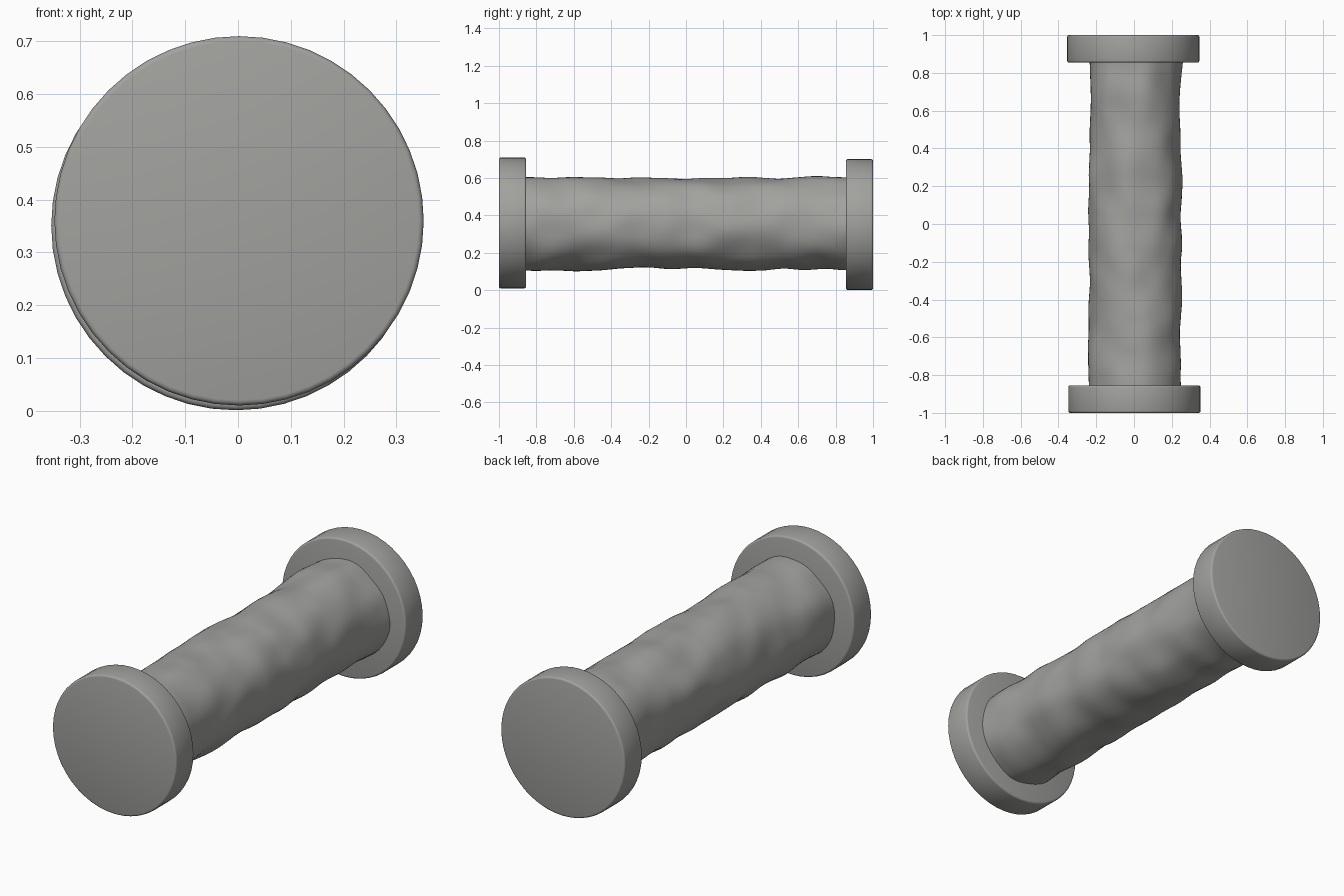
import bpy, math
from mathutils import Vector, noise

if "Cube" in bpy.data.objects:
    bpy.data.objects.remove(bpy.data.objects["Cube"])

grey = bpy.data.materials.new("warm grey")
grey.diffuse_color = (0.36, 0.36, 0.345, 1)
grey.use_nodes = True
grey.node_tree.nodes["Principled BSDF"].inputs["Base Color"].default_value = grey.diffuse_color


def lathe(name, profile, sides, cx, cz, bump=0.0):
    """Revolve (radius, y) points about a y-parallel axis, capping both ends."""
    verts, faces = [], []
    for r, y in profile:
        for i in range(sides):
            a = 2 * math.pi * i / sides
            d = Vector((math.cos(a), 0, math.sin(a)))
            n = 0
            if bump:
                n = bump * noise.noise(Vector((d.x * 1.6, y * 5.5, d.z * 1.6)) + Vector((3.1, 0.7, 5.3)))
            verts.append((cx + d.x * (r + n), y, cz + d.z * (r + n)))
    for j in range(len(profile) - 1):
        for i in range(sides):
            k = (i + 1) % sides
            faces.append((j * sides + i, (j + 1) * sides + i, (j + 1) * sides + k, j * sides + k))
    last = (len(profile) - 1) * sides
    faces.append(tuple(range(sides)))
    faces.append(tuple(last + i for i in reversed(range(sides))))
    mesh = bpy.data.meshes.new(name)
    mesh.from_pydata(verts, [], faces)
    mesh.materials.append(grey)
    obj = bpy.data.objects.new(name, mesh)
    bpy.context.collection.objects.link(obj)
    bpy.ops.object.select_all(action='DESELECT')
    bpy.context.view_layer.objects.active = obj
    obj.select_set(True)
    bpy.ops.object.shade_smooth_by_angle(angle=math.radians(35))
    return obj


def flange(name, y0, y1, cx, cz):
    # disc with softly rounded rim edges
    r, b = 0.35, 0.01
    arc = [(r - b + b * math.sin(t), b - b * math.cos(t))
           for t in (math.pi / 6 * i for i in range(4))]
    profile = [(p, y0 + q) for p, q in arc] + [(p, y1 - q) for p, q in reversed(arc)]
    lathe(name, profile, 48, cx, cz)


# end discs, slightly out of line with each other
flange("front_flange", -1.0, -0.855, 0.002, 0.36)
flange("back_flange", 0.855, 1.0, -0.004, 0.351)

# lumpy wound core between the discs
rows = 80
lathe("wound_core", [(0.245, -0.87 + 1.74 * j / rows) for j in range(rows + 1)],
      64, 0.004, 0.355, bump=0.016)
